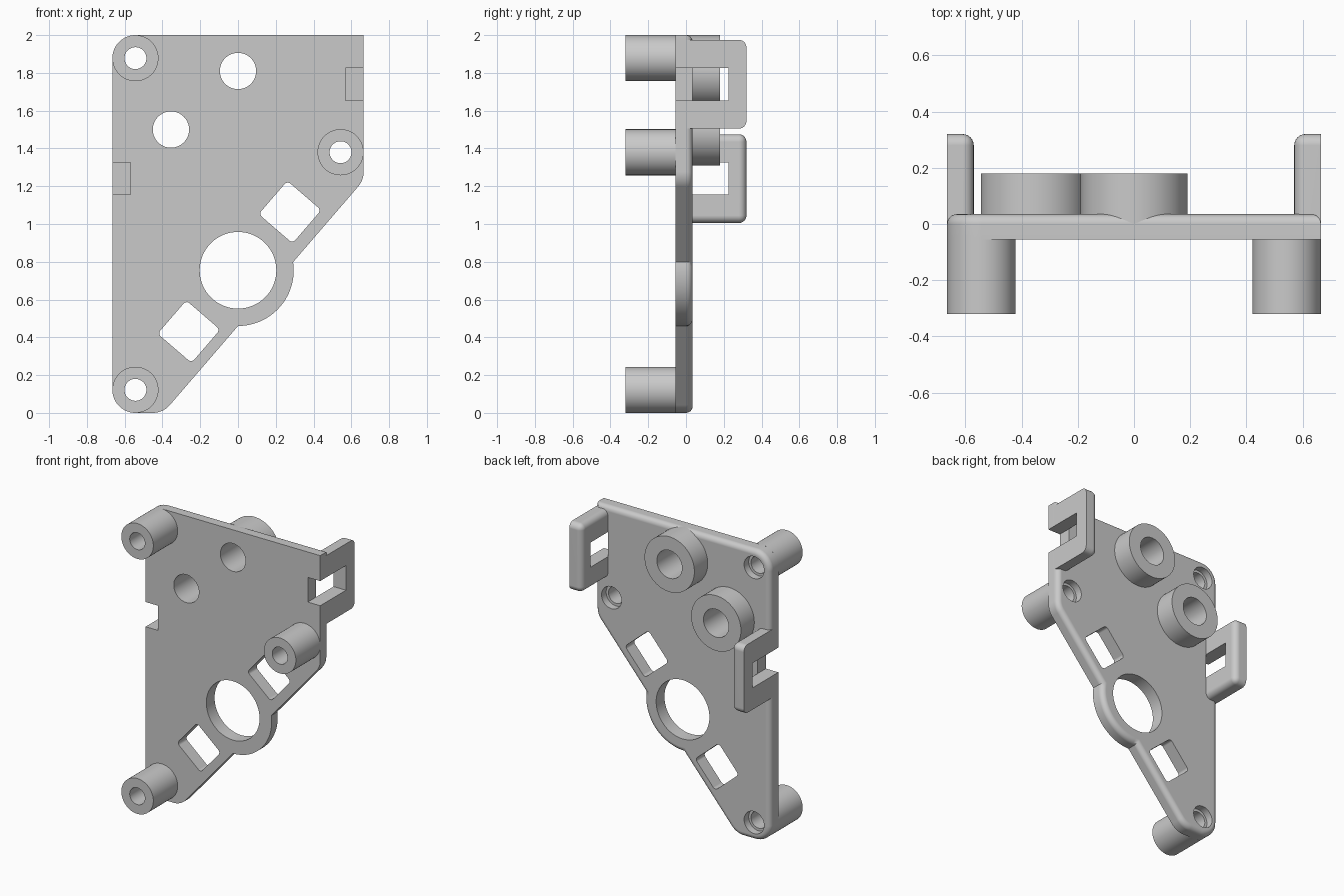
import bpy, bmesh, math
from mathutils import Vector

cube = bpy.data.objects.get("Cube")
if cube:
    bpy.data.objects.remove(cube, do_unlink=True)

GREY = (0.59, 0.59, 0.59, 1)
grey = bpy.data.materials.new("plain_grey")
grey.use_nodes = True
grey.diffuse_color = GREY
grey.node_tree.nodes["Principled BSDF"].inputs["Base Color"].default_value = GREY

FRONT, BACK, FILLET = -0.055, 0.035, 0.035
SIDE = 0.665
POST_R, BOSS_R, BORE_R, SCREW_R = 0.122, 0.19, 0.096, 0.058


def finish(name, bm):
    bmesh.ops.recalc_face_normals(bm, faces=bm.faces[:])
    mesh = bpy.data.meshes.new(name)
    bm.to_mesh(mesh)
    bm.free()
    mesh.materials.append(grey)
    ob = bpy.data.objects.new(name, mesh)
    bpy.context.collection.objects.link(ob)
    return ob


def activate(ob):
    bpy.ops.object.select_all(action='DESELECT')
    ob.select_set(True)
    bpy.context.view_layer.objects.active = ob


def cut(ob, cutter):
    activate(ob)
    mod = ob.modifiers.new("cut", 'BOOLEAN')
    mod.operation, mod.solver, mod.object = 'DIFFERENCE', 'EXACT', cutter
    bpy.ops.object.modifier_apply(modifier=mod.name)
    bpy.data.objects.remove(cutter, do_unlink=True)


def smooth(ob):
    activate(ob)
    bpy.ops.object.shade_smooth_by_angle(angle=math.radians(35))
    mod = ob.modifiers.new("flat_faces", 'WEIGHTED_NORMAL')
    mod.keep_sharp = True


def rounded(corners, steps=10):
    """Outline of (x, z, radius) corners with arcs in place of the sharp points."""
    out = []
    for i, (x, z, r) in enumerate(corners):
        p = Vector((x, z))
        if r == 0:
            out.append(p)
            continue
        a = (Vector(corners[i - 1][:2]) - p).normalized()
        b = (Vector(corners[(i + 1) % len(corners)][:2]) - p).normalized()
        half = a.angle(b) / 2
        c = p + (a + b).normalized() * r / math.sin(half)
        t = r / math.tan(half)
        start, end = p + a * t - c, p + b * t - c
        for k in range(steps + 1):
            out.append(c + start.lerp(end, k / steps).normalized() * r)
    return out


def prism(name, outline, y0, y1, fillet=0):
    """Extrude an x-z outline along y, optionally rounding its back rim."""
    bm = bmesh.new()
    face = bm.faces.new([bm.verts.new((p.x, y0, p.y)) for p in outline])
    back = face.copy()
    for v in back.verts:
        v.co.y = y1
    for f, b in zip(face.loops[:], back.loops[:]):
        bm.faces.new((f.vert, f.link_loop_next.vert, b.link_loop_next.vert, b.vert))
    bmesh.ops.recalc_face_normals(bm, faces=bm.faces[:])
    if fillet:
        bmesh.ops.bevel(bm, geom=back.edges[:], offset=fillet, segments=6, profile=0.5,
                        affect='EDGES', clamp_overlap=False)
    return finish(name, bm)


def lathe(name, profile, x, z, steps=64):
    """Revolve (radius, y) points around a front-to-back axis at x, z."""
    bm = bmesh.new()
    vs = [bm.verts.new((x + r, y, z)) for r, y in profile]
    es = [bm.edges.new(pair) for pair in zip(vs, vs[1:])]
    bmesh.ops.spin(bm, geom=vs + es, cent=(x, 0, z), axis=(0, 1, 0),
                   angle=math.tau, steps=steps, use_merge=True)
    bmesh.ops.remove_doubles(bm, verts=bm.verts[:], dist=1e-5)
    return finish(name, bm)


def box(name, x0, x1, y0, y1, z0, z1, bevel_inner=False):
    bm = bmesh.new()
    bmesh.ops.create_cube(bm, size=1)
    for v in bm.verts:
        v.co = [lo if c < 0 else hi for c, lo, hi in zip(v.co, (x0, y0, z0), (x1, y1, z1))]
    if bevel_inner:
        inner = min((x0, x1), key=abs)
        picked = []
        for e in bm.edges:
            on_inner = all(abs(v.co.x - inner) < 1e-5 for v in e.verts)
            at_front = all(abs(v.co.y - y0) < 1e-5 for v in e.verts)
            at_back = all(abs(v.co.y - y1) < 1e-5 for v in e.verts)
            along_x = abs(e.verts[0].co.x - e.verts[1].co.x) > 1e-5
            if (on_inner and not at_front) or (along_x and at_back):
                picked.append(e)
        bmesh.ops.bevel(bm, geom=picked, offset=0.04, segments=6, profile=0.5, affect='EDGES')
    return finish(name, bm)


def hole(x, z, r):
    return lathe("hole_cutter", [(0, -0.2), (r, -0.2), (r, 0.2), (0, 0.2)], x, z)


# Base plate: slanted lower edge interrupted by a round lobe
slope, hub_z, lobe_r = 1.16, 0.755, 0.295
slant = math.atan(slope)
edge_z = hub_z - lobe_r
angles = [2 * slant * k / 24 - math.pi / 2 for k in range(25)]
lobe = [(lobe_r * math.cos(a), hub_z + lobe_r * math.sin(a), 0) for a in angles]
corners = [(-SIDE, 0, POST_R), (-edge_z / slope, 0, 0.12)] + lobe + [
    (SIDE, edge_z + slope * SIDE, 0.12), (SIDE, 2, 0), (-SIDE, 2, POST_R)]
plate = prism("base_plate", rounded(corners), FRONT, BACK, FILLET)

# Large round opening and the two tilted square windows
cut(plate, hole(0, hub_z, 0.203))
along = Vector((math.cos(slant), math.sin(slant))) * 0.116
across = Vector((along.y, -along.x)) * 1.02
for cx, cz in ((0.275, 1.063), (-0.26, 0.43)):
    c = Vector((cx, cz))
    pts = [c + along + across, c + along - across, c - along - across, c - along + across]
    cut(plate, prism("window_cutter", rounded([(p.x, p.y, 0.022) for p in pts], 5), -0.2, 0.2))

# Front mounting posts with countersunk screw holes
posts = {"upper_right_post": (-0.543, 1.878), "left_post": (0.543, 1.38),
         "lower_right_post": (-0.543, 0.122)}
for name, (x, z) in posts.items():
    step = -0.015
    cut(plate, lathe("screw_cutter", [(0, -0.2), (SCREW_R, -0.2), (SCREW_R, step),
                                      (0.076, step), (0.076, 0.2), (0, 0.2)], x, z))
    smooth(lathe(name, [(POST_R, FRONT), (POST_R, -0.32), (SCREW_R, -0.32),
                        (SCREW_R, FRONT)], x, z))

# Rear bosses with through bores
for name, x, z in (("upper_boss", 0, 1.81), ("lower_boss", -0.355, 1.5)):
    cut(plate, hole(x, z, BORE_R))
    smooth(lathe(name, [(BOSS_R, 0), (BOSS_R, 0.18), (BORE_R, 0.18), (BORE_R, BACK)], x, z))

# Rear side loops, whose slots run on through the plate edge
for name, s, z0 in (("left_loop", 1, 1.505), ("right_loop", -1, 1.005)):
    z1 = z0 + 0.47
    slot = (z0 + 0.15, z0 + 0.32)
    loop = box(name, *sorted((s * 0.57, s * SIDE)), 0, 0.32, z0, z1, True)
    cut(loop, box("slot_cutter", *sorted((s * 0.5, s * 0.8)), -0.2, 0.225, *slot))
    cut(plate, box("notch_cutter", *sorted((s * 0.57, s * 0.8)), -0.2, 0.225, *slot))
    smooth(loop)

smooth(plate)
